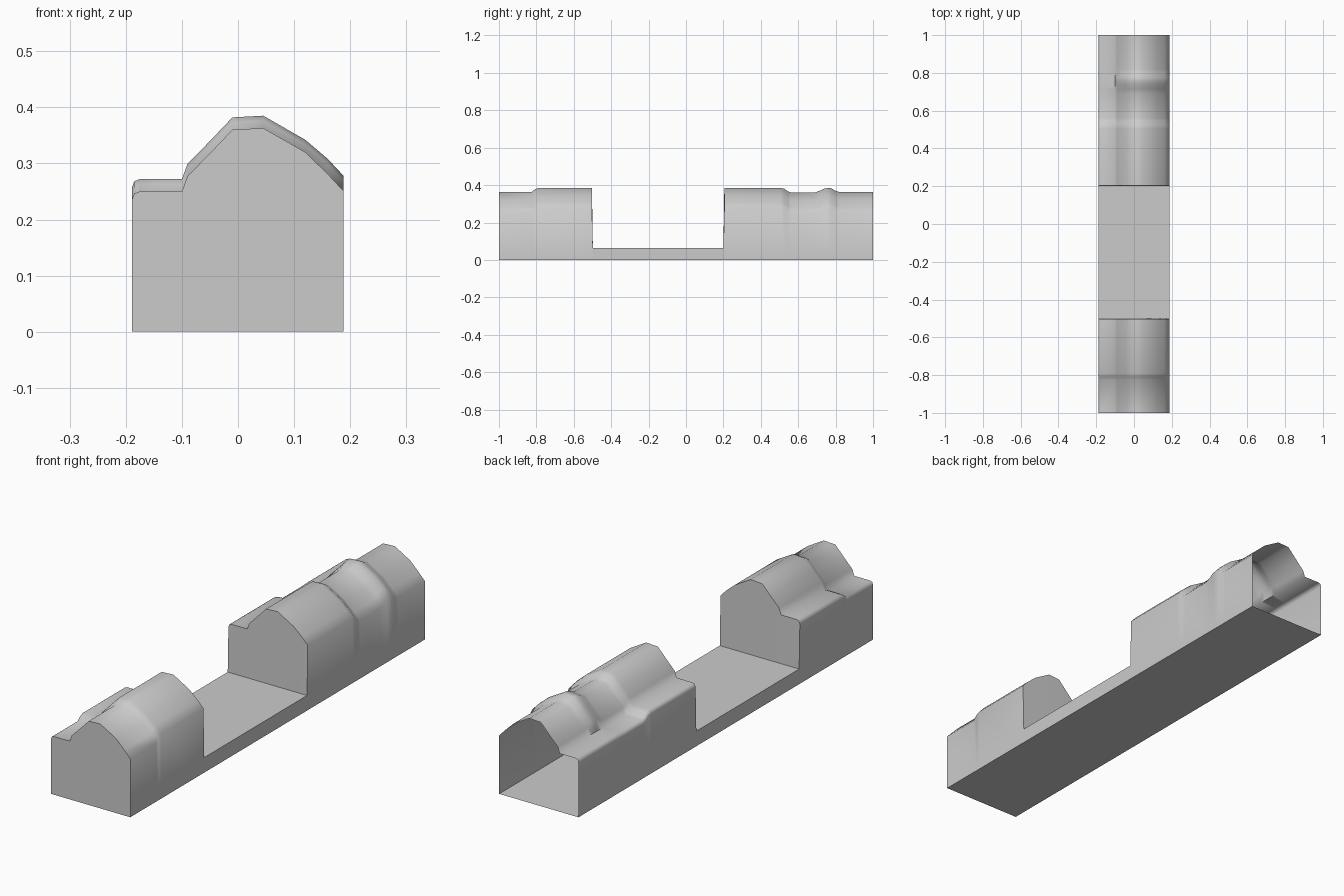
import bpy, bmesh

if "Cube" in bpy.data.objects:
    bpy.data.objects.remove(bpy.data.objects["Cube"])

FLOOR = 0.065

# Cross-section (x, z), from lower left, over the ridge, to lower right
PROFILE = [(-0.189, 0), (-0.189, 0.235), (-0.185, 0.246), (-0.175, 0.25),
           (-0.10, 0.25), (-0.09, 0.277), (-0.05, 0.318), (-0.01, 0.36),
           (0.045, 0.363), (0.12, 0.32), (0.16, 0.281), (0.188, 0.251), (0.188, 0)]

# Stations along the length: (y, lift of shelf, lift of ridge); None = cut-out
STATIONS = [(-1, 0, 0), (-0.825, 0, 0), (-0.81, 0.013, 0.013), (-0.79, 0.022, 0.022),
            (-0.503, 0.022, 0.022), (-0.498, None, None),
            (0.2, None, None), (0.205, 0.022, 0.022),
            (0.505, 0.022, 0.022), (0.525, 0.018, 0.018), (0.545, 0.003, 0.003),
            (0.56, -0.002, -0.002), (0.69, -0.002, -0.002), (0.715, -0.001, 0.007),
            (0.74, 0, 0.018), (0.76, 0, 0.022), (0.775, 0, 0.021),
            (0.80, 0, 0.006), (0.82, 0, 0), (1, 0, 0)]


def section(bm, y, shelf, ridge):
    ring = []
    for x, z in PROFILE:
        if z > 0:
            if shelf is None:
                z = FLOOR
            else:
                z += shelf if x <= -0.1 else ridge
                if x > 0.15 and ridge > 0.01:
                    z += 0.005
        ring.append(bm.verts.new((x, y, z)))
    return ring


# Hollow body: lofted shell, closed at the front and open at the back
bm = bmesh.new()
rings = [section(bm, *s) for s in STATIONS]
n = len(PROFILE)
for a, b in zip(rings, rings[1:]):
    for i in range(n):
        j = (i + 1) % n
        bm.faces.new((a[i], a[j], b[j], b[i]))
bm.faces.new(rings[0][::-1])

mesh = bpy.data.meshes.new("notched_body")
bm.to_mesh(mesh)
bm.free()
body = bpy.data.objects.new("notched_body", mesh)
bpy.context.collection.objects.link(body)
bpy.context.view_layer.objects.active = body
body.select_set(True)
bpy.ops.object.shade_smooth_by_angle(angle=1.3)
